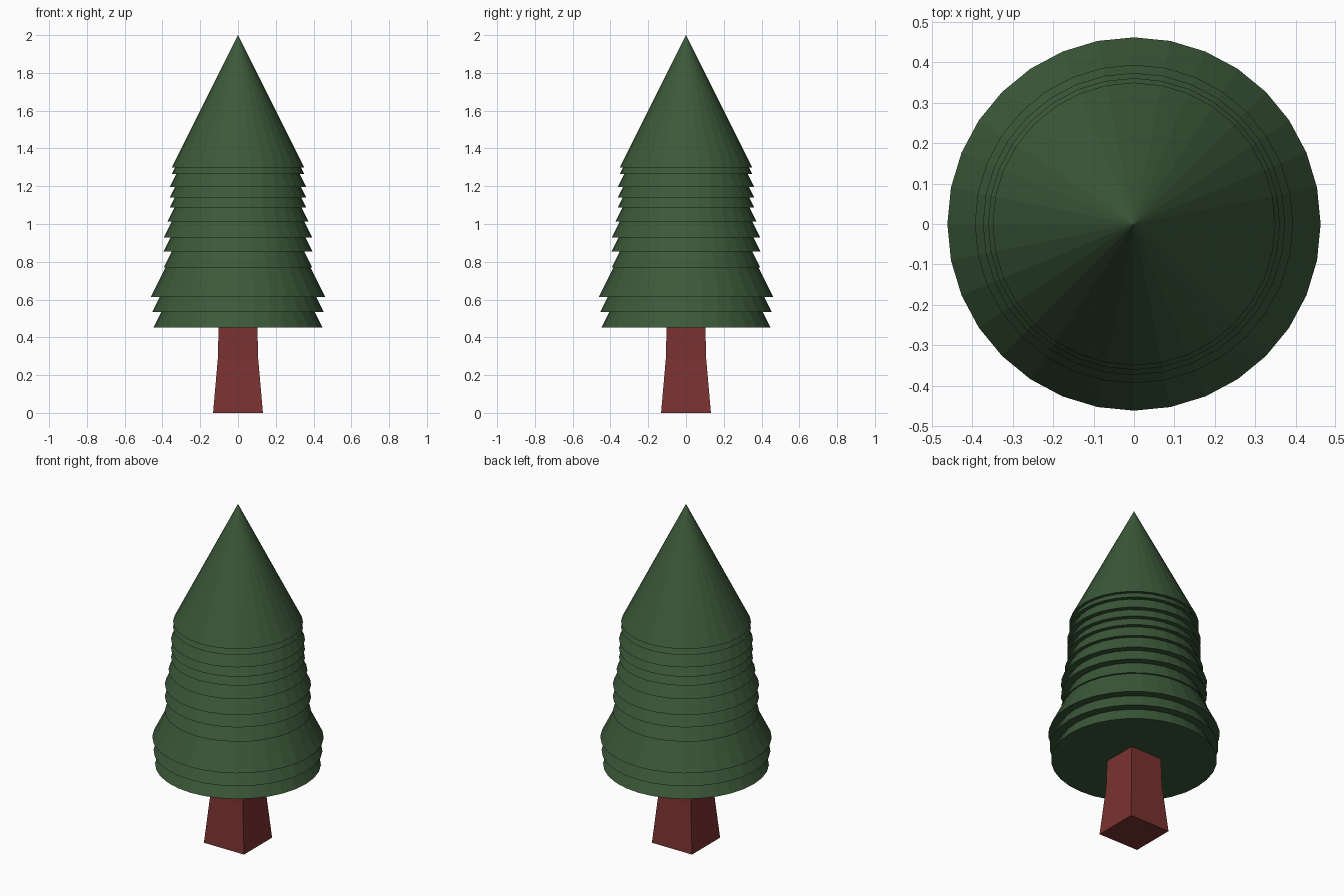
import bpy, bmesh

if "Cube" in bpy.data.objects:
    bpy.data.objects.remove(bpy.data.objects["Cube"])


def material(name, color):
    mat = bpy.data.materials.new(name)
    mat.diffuse_color = color
    mat.use_nodes = True
    mat.node_tree.nodes["Principled BSDF"].inputs["Base Color"].default_value = mat.diffuse_color
    return mat


green = material("needles", (0.045, 0.10, 0.042, 1))
brown = material("bark", (0.19, 0.032, 0.03, 1))

# Foliage: stacked 32-sided cones, each twice as tall as its radius
tiers = [(0.453, 0.447), (0.533, 0.455), (0.613, 0.462), (0.769, 0.394),
         (0.854, 0.394), (0.928, 0.394), (1.013, 0.374), (1.087, 0.361),
         (1.140, 0.361), (1.196, 0.361), (1.265, 0.350), (1.300, 0.350)]
for i, (base, radius) in enumerate(tiers, 1):
    height = 2 * radius
    bpy.ops.mesh.primitive_cone_add(vertices=32, radius1=radius, radius2=0, depth=height,
                                    location=(0, 0, base + height / 2))
    tier = bpy.context.object
    tier.name = f"foliage_tier_{i}"
    tier.data.materials.append(green)

# Trunk: square post flaring out towards the ground
bm = bmesh.new()
rings = []
for z, half in [(0, 0.132), (0.285, 0.107), (0.56, 0.10)]:
    rings.append([bm.verts.new((sx * half, sy * half, z))
                  for sx, sy in [(-1, -1), (1, -1), (1, 1), (-1, 1)]])
for low, high in zip(rings, rings[1:]):
    for k in range(4):
        n = (k + 1) % 4
        bm.faces.new((low[k], low[n], high[n], high[k]))
bm.faces.new(rings[0][::-1])
bm.faces.new(rings[-1])
mesh = bpy.data.meshes.new("trunk")
bm.to_mesh(mesh)
bm.free()
mesh.materials.append(brown)
bpy.context.collection.objects.link(bpy.data.objects.new("trunk", mesh))
